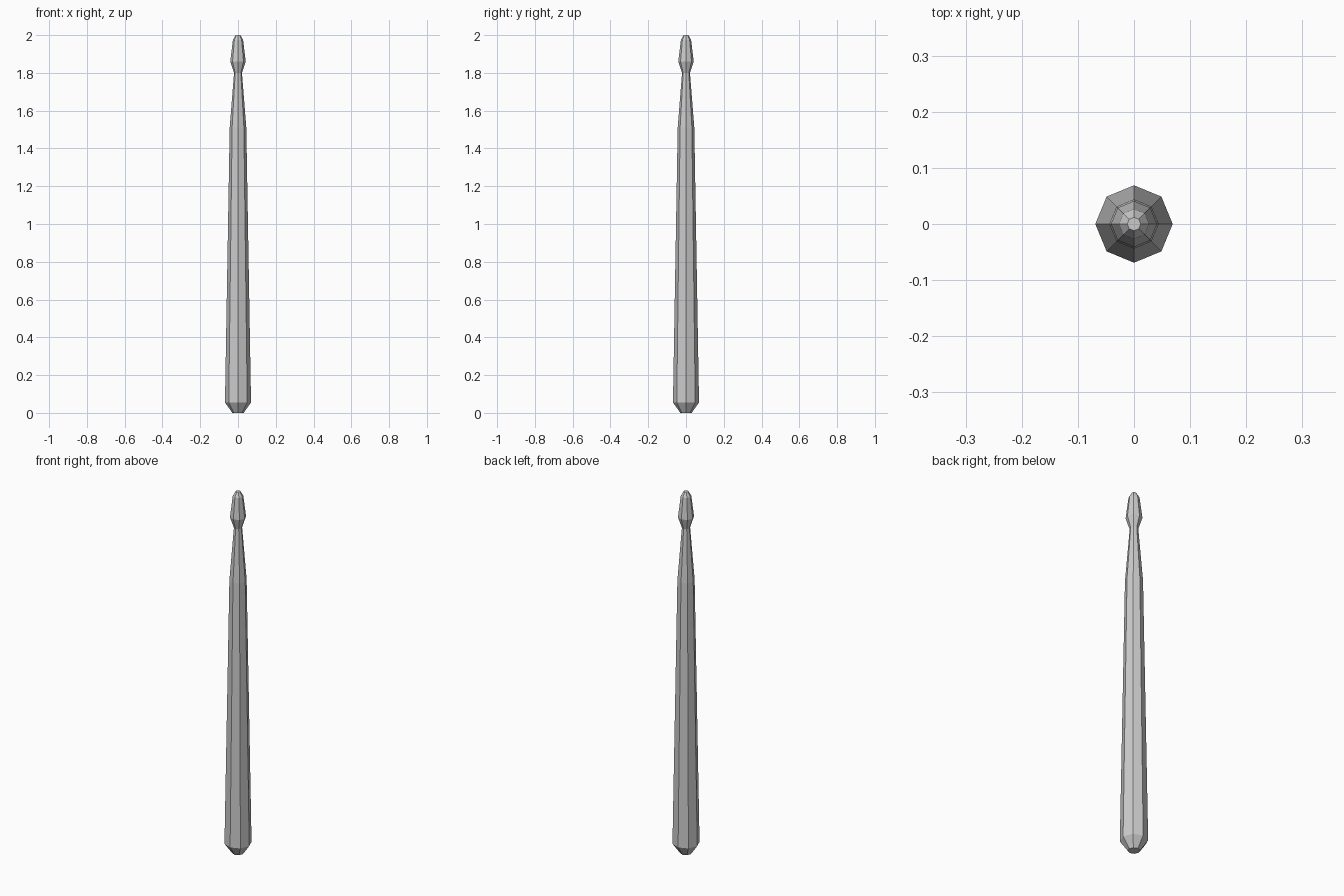
import bpy, bmesh
from math import cos, sin, tau

if "Cube" in bpy.data.objects:
    bpy.data.objects.remove(bpy.data.objects["Cube"])

SIDES = 8
# (radius, height) from the butt end up to the bead tip
PROFILE = [(0.03, 0.0), (0.069, 0.055), (0.044, 1.51), (0.021, 1.80),
           (0.041, 1.86), (0.027, 1.975), (0.012, 2.0)]


def lathe(name, profile, sides):
    bm = bmesh.new()
    rings = [[bm.verts.new((r * cos(tau * i / sides), r * sin(tau * i / sides), z))
              for i in range(sides)] for r, z in profile]
    for low, high in zip(rings, rings[1:]):
        for i in range(sides):
            j = (i + 1) % sides
            bm.faces.new((low[i], low[j], high[j], high[i]))
    # end caps
    bm.faces.new(rings[0][::-1])
    bm.faces.new(rings[-1])
    mesh = bpy.data.meshes.new(name)
    bm.to_mesh(mesh)
    bm.free()
    obj = bpy.data.objects.new(name, mesh)
    bpy.context.collection.objects.link(obj)
    return obj


# Stick with tapered shaft, narrow neck and bead tip
lathe("drumstick", PROFILE, SIDES)
